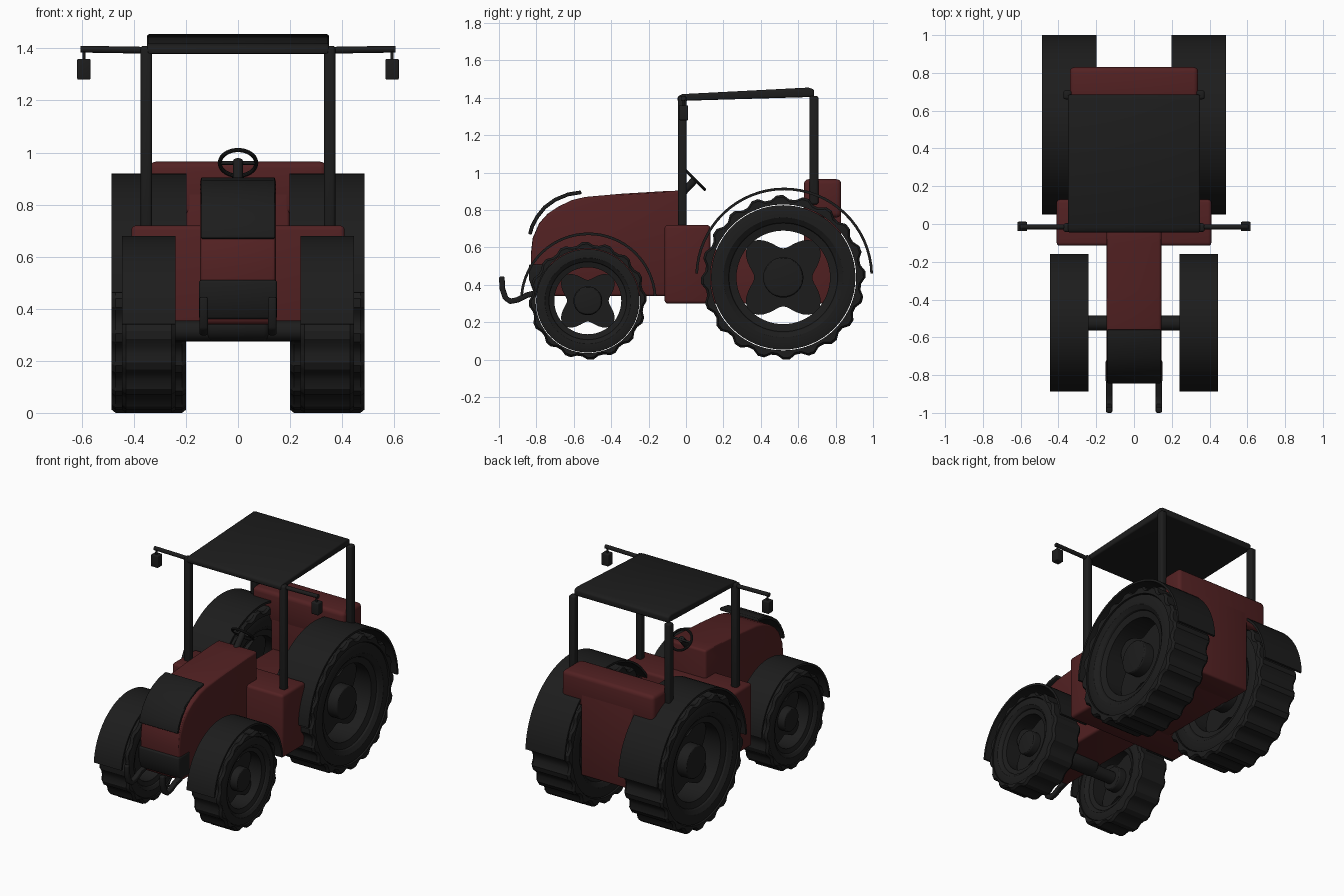
import bpy, bmesh, math
from mathutils import Vector, Matrix

if "Cube" in bpy.data.objects:
    bpy.data.objects.remove(bpy.data.objects["Cube"])


def material(name, rgb):
    m = bpy.data.materials.new(name)
    m.diffuse_color = (*rgb, 1)
    m.use_nodes = True
    m.node_tree.nodes["Principled BSDF"].inputs["Base Color"].default_value = m.diffuse_color
    return m


RED = material("dark_red", (0.085, 0.015, 0.016))
BLACK = material("black", (0.012, 0.012, 0.012))


def finish(bm, name, mat, bevel=0.0):
    bmesh.ops.recalc_face_normals(bm, faces=bm.faces)
    if bevel:
        edges = [e for e in bm.edges if e.calc_face_angle(0) > math.radians(35)]
        bmesh.ops.bevel(bm, geom=edges, offset=bevel, segments=3, profile=0.5,
                        affect='EDGES', clamp_overlap=True)
    me = bpy.data.meshes.new(name)
    bm.to_mesh(me)
    bm.free()
    me.materials.append(mat)
    ob = bpy.data.objects.new(name, me)
    bpy.context.collection.objects.link(ob)
    return ob


def prism(name, pts, x0, x1, mat, bevel=0.0):
    """Side profile (y, z) extruded from x0 to x1."""
    bm = bmesh.new()
    a = [bm.verts.new((x0, y, z)) for y, z in pts]
    b = [bm.verts.new((x1, y, z)) for y, z in pts]
    bm.faces.new(a)
    bm.faces.new(b)
    for i in range(len(pts)):
        j = (i + 1) % len(pts)
        bm.faces.new((a[i], a[j], b[j], b[i]))
    return finish(bm, name, mat, bevel)


def box(name, x, y, z, mat, bevel=0.0):
    return prism(name, [(y[0], z[0]), (y[1], z[0]), (y[1], z[1]), (y[0], z[1])],
                 x[0], x[1], mat, bevel)


def band(name, path, thick, x0, x1, mat, bevel=0.0):
    """Bent sheet following a (y, z) path."""
    n, left, right = len(path), [], []
    for i, p in enumerate(path):
        d = Vector(path[min(i + 1, n - 1)]) - Vector(path[max(i - 1, 0)])
        o = Vector((-d.y, d.x)).normalized() * thick / 2
        left.append(tuple(Vector(p) + o))
        right.append(tuple(Vector(p) - o))
    return prism(name, left + right[::-1], x0, x1, mat, bevel)


def rod(name, p, q, r, mat, bevel=0.0, n=20):
    p, q = Vector(p), Vector(q)
    rot = (q - p).to_track_quat('Z', 'Y').to_matrix().to_4x4()
    bm = bmesh.new()
    bmesh.ops.create_cone(bm, cap_ends=True, segments=n, radius1=r, radius2=r,
                          depth=(q - p).length,
                          matrix=Matrix.Translation((p + q) / 2) @ rot)
    return finish(bm, name, mat, bevel)


def spin(name, c, n, profile, mat):
    """Closed profile(i) of (x, r) points spun about the x axis at c = (y, z)."""
    bm = bmesh.new()
    rings = []
    for i in range(n):
        a = 2 * math.pi * i / n
        rings.append([bm.verts.new((x, c[0] + r * math.cos(a), c[1] + r * math.sin(a)))
                      for x, r in profile(i)])
    m = len(rings[0])
    for i in range(n):
        p, q = rings[i], rings[(i + 1) % n]
        for k in range(m):
            l = (k + 1) % m
            bm.faces.new((p[k], p[l], q[l], q[k]))
    return finish(bm, name, mat)


def wheel(name, c, R, xa, xb, lugs, s):
    k = R / 0.44
    w = xb - xa

    # lugged tread ring
    def tread(i):
        r = R if i % 4 < 2 else R - 0.022 * k
        return [(s * x, q) for x, q in (
            (xa, 0.39 * k), (xa, r - 0.012), (xa + 0.015, r), (xb - 0.015, r),
            (xb, r - 0.012), (xb, 0.39 * k))]
    spin(name + "_tread", c, lugs * 4, tread, BLACK)

    # rounded sidewall and rim
    wall = [(0.03, .386), (0.0, .36), (0.0, .32), (0.06, .295), (0.1, .29), (0.14, .25),
            (0.86, .25), (0.90, .29), (0.94, .295), (1.0, .32), (1.0, .36), (0.97, .386)]
    spin(name + "_sidewall", c, 64,
         lambda i: [(s * (xa + t * w), r * k) for t, r in wall], BLACK)

    # four-lobed spider and hub
    star = []
    for i in range(64):
        a = 2 * math.pi * i / 64
        r = k * (0.205 - 0.05 * math.cos(4 * a))
        star.append((c[0] + r * math.cos(a), c[1] + r * math.sin(a)))
    prism(name + "_spider", star, s * (xa + 0.35 * w), s * (xa + 0.6 * w), BLACK)
    rod(name + "_hub", (s * (xa + 0.1 * w), *c), (s * (xa + 0.85 * w), *c),
        0.108 * k, BLACK, 0.012, 32)


def arc(c, r, a0, a1, n=32):
    return [(c[0] + r * math.cos(math.radians(a0 + (a1 - a0) * i / n)),
             c[1] + r * math.sin(math.radians(a0 + (a1 - a0) * i / n))) for i in range(n + 1)]


# hood, front panel and grille
prism("hood", [(0.0, .34), (-.80, .34), (-.825, .45), (-.83, .56), (-.82, .65), (-.785, .73),
               (-.74, .78), (-.68, .82), (-.61, .853), (-.54, .87), (-.35, .887),
               (-.1, .902), (0.0, .905)], -.145, .145, RED, 0.015)
band("hood_panel", [(-.835, .67), (-.822, .715), (-.795, .765), (-.755, .815), (-.70, .855),
                    (-.63, .884), (-.56, .895)], 0.02, -.142, .142, BLACK, 0.005)
prism("grille", [(-.72, .36), (-.815, .36), (-.84, .43), (-.84, .51), (-.72, .51)],
      -.15, .15, BLACK, 0.01)

# body
box("body_block", (-.41, .41), (-.115, .13), (.30, .72), RED, 0.018)
box("rear_hull", (-.19, .19), (.10, .68), (.30, .59), RED, 0.01)
box("rear_panel", (-.198, .198), (.63, .83), (.30, .85), RED, 0.012)
box("rear_box", (-.34, .34), (.63, .83), (.76, .965), RED, 0.025)

# axles
FC, RC = (-.525, .315), (.52, .44)
rod("front_axle", (-.33, *FC), (.33, *FC), 0.04, BLACK)
rod("rear_axle", (-.35, *RC), (.35, *RC), 0.06, BLACK)
rod("differential", (-.12, -.525, .335), (.12, -.525, .335), 0.06, BLACK, 0.02, 24)

# roof
prism("roof", [(-.045, 1.378), (-.045, 1.408), (-.02, 1.42), (.655, 1.455), (.685, 1.445),
               (.685, 1.405), (.01, 1.385)], -.35, .35, BLACK, 0.01)

# steering
rod("steering_column", (0, -.03, .88), (0, .05, .965), 0.02, BLACK)
tilt = (math.radians(-45), 0, 0)
bpy.ops.mesh.primitive_torus_add(location=(0, .05, .96), rotation=tilt, major_radius=0.07,
                                 minor_radius=0.008, major_segments=40, minor_segments=10)
ring = bpy.context.object
ring.name = "steering_wheel"
ring.data.materials.append(BLACK)
rod("steering_spoke", (-.07, .05, .96), (.07, .05, .96), 0.007, BLACK)

# parts on both sides
for s, side in ((1, "right"), (-1, "left")):
    wheel(side + "_front_wheel", FC, .315, .24, .445, 16, s)
    wheel(side + "_rear_wheel", RC, .44, .2, .485, 20, s)
    band(side + "_front_fender", arc((-.522, .315), .358, 4, 176), 0.014,
         s * .24, s * .445, BLACK)
    band(side + "_rear_fender", arc((.525, .445), .468, 2, 178), 0.014,
         s * .198, s * .486, BLACK)
    box(side + "_front_post", (s * .33, s * .374), (-.042, .004), (.71, 1.41), BLACK, 0.012)
    box(side + "_rear_post", (s * .33, s * .374), (.66, .708), (.83, 1.41), BLACK, 0.012)
    # mirror
    rod(side + "_mirror_arm", (s * .36, -.015, 1.393), (s * .605, -.015, 1.397), 0.013, BLACK)
    rod(side + "_mirror_stalk", (s * .592, -.015, 1.39), (s * .592, -.015, 1.35), 0.006, BLACK)
    box(side + "_mirror", (s * .566, s * .618), (-.038, .012), (1.28, 1.36), BLACK, 0.006)
    # bumper hook
    band(side + "_bumper_hook", [(-.985, .445), (-.982, .38), (-.965, .33), (-.94, .312),
                                 (-.90, .32), (-.85, .345), (-.79, .36)], 0.03,
         s * .115, s * .148, BLACK, 0.008)

# smooth shading with sharp edges kept
bpy.ops.object.select_all(action='DESELECT')
for ob in bpy.context.scene.objects:
    ob.select_set(True)
bpy.context.view_layer.objects.active = ring
bpy.ops.object.shade_smooth_by_angle(angle=math.radians(30))
